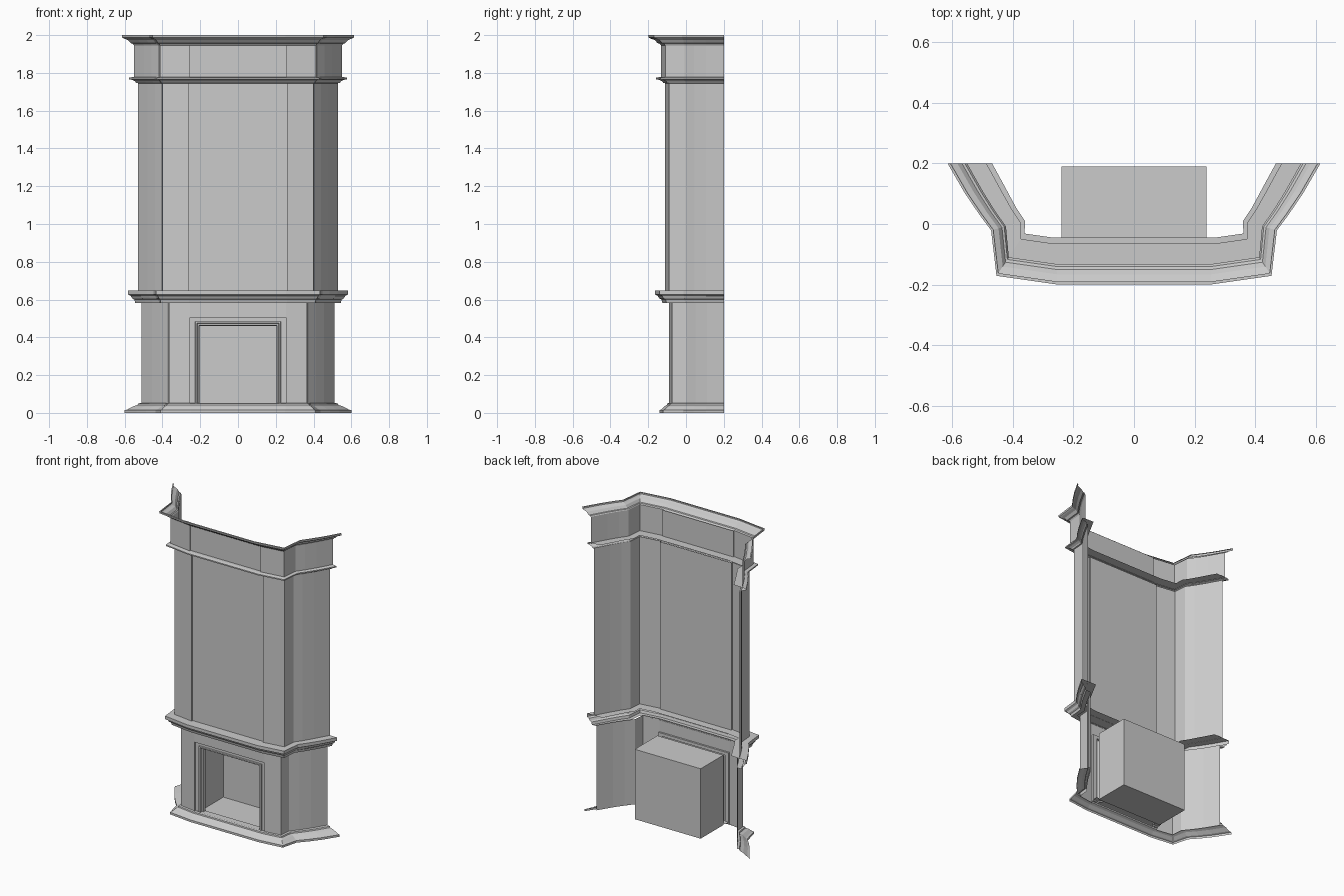
import bpy, bmesh

if "Cube" in bpy.data.objects:
    bpy.data.objects.remove(bpy.data.objects["Cube"])


def grid(name, rows):
    """Skin a list of equal-length point rows into one flat-faced sheet."""
    bm = bmesh.new()
    vs = [[bm.verts.new(p) for p in row] for row in rows]
    for a, b in zip(vs, vs[1:]):
        for i in range(len(a) - 1):
            bm.faces.new((a[i], a[i + 1], b[i + 1], b[i]))
    me = bpy.data.meshes.new(name)
    bm.to_mesh(me)
    bm.free()
    ob = bpy.data.objects.new(name, me)
    bpy.context.collection.objects.link(ob)
    return ob


# Half plan: x, y, then how far the point moves per unit of moulding projection
UPPER = [(.26, -.11, -.1, -1), (.40, -.09, .6, -.9), (.407, -.003, .72, -.2),
         (.44, .044, .8, -.12), (.478, .107, .9, -.05), (.53, .2, .95, 0)]
LOWER = [(.255, -.09, -.1, -1), (.365, -.073, .9, -.95), (.372, .0, 1.3, -.3),
         (.412, .05, 1.5, -.2), (.455, .11, 1.65, -.1), (.51, .2, 1.8, 0)]


def plan(half, off, recess=0):
    pts = [(x + dx * off, y + dy * off) for x, y, dx, dy in half]
    if recess:
        pts.insert(0, (pts[0][0], pts[0][1] + recess))
    return [(-x, y) for x, y in reversed(pts)] + pts


def sweep(name, half, profile, recess=0):
    return grid(name, [[(x, y, z) for x, y in plan(half, o, recess)]
                       for o, z in profile])


# Chimney breast and frieze, each with a shallow recessed centre panel
sweep("chimney_breast", UPPER, [(0, .648), (0, 1.75)], .01)
sweep("frieze", UPPER, [(.022, 1.775), (.022, 1.95)], .008)

# Mouldings, listed bottom to top
sweep("base_moulding", LOWER,
      [(.05, 0), (.05, .014), (.042, .018), (.026, .034), (.012, .042), (.01, .05), (0, .053)])
sweep("mantel_shelf", UPPER,
      [(-.022, .583), (.015, .583), (.02, .6), (.032, .606), (.04, .62), (.055, .627),
       (.055, .648), (-.065, .65)])
sweep("upper_moulding", UPPER,
      [(0, 1.745), (.01, 1.747), (.015, 1.755), (.032, 1.763), (.05, 1.766),
       (.05, 1.774), (.032, 1.778), (-.045, 1.78)])
sweep("cornice", UPPER,
      [(.022, 1.945), (.03, 1.955), (.04, 1.957), (.056, 1.974), (.078, 1.982),
       (.088, 1.988), (.09, 2.0), (.08, 2.0)])

# Lower walls either side of the opening, and the header above it
for side in (-1, 1):
    pts = [(side * x, y) for x, y, _, _ in LOWER][::side]
    grid("lower_wall_" + ("right" if side > 0 else "left"),
         [[(x, y, z) for x, y in pts] for z in (.03, .59)])
grid("opening_header", [[(-.255, -.09, z), (.255, -.09, z)] for z in (.505, .59)])

# Stepped frame around the opening: half width, top height, depth
STEPS = [(.255, .505, -.09), (.255, .505, -.078), (.228, .485, -.078), (.226, .483, -.086),
         (.218, .475, -.086), (.215, .472, -.068), (.206, .463, -.066),
         (.204, .461, -.045), (.24, .5, -.045)]
grid("opening_frame", [[(w, y, .04), (w, y, t), (-w, y, t), (-w, y, .04)]
                       for w, t, y in STEPS])

# Firebox, open at the front
bm = bmesh.new()
bmesh.ops.create_cube(bm, size=1)
for v in bm.verts:
    v.co = (v.co.x * .48, .0725 + v.co.y * .235, .27 + v.co.z * .46)
front = [f for f in bm.faces if f.calc_center_median().y < -.04]
bmesh.ops.delete(bm, geom=front, context='FACES_ONLY')
me = bpy.data.meshes.new("firebox")
bm.to_mesh(me)
bm.free()
bpy.context.collection.objects.link(bpy.data.objects.new("firebox", me))

# Hearth sill between the firebox and the base
grid("hearth_sill", [[(-.255, -.09, .05), (.255, -.09, .05)],
                     [(-.255, -.045, .05), (.255, -.045, .05)]])
